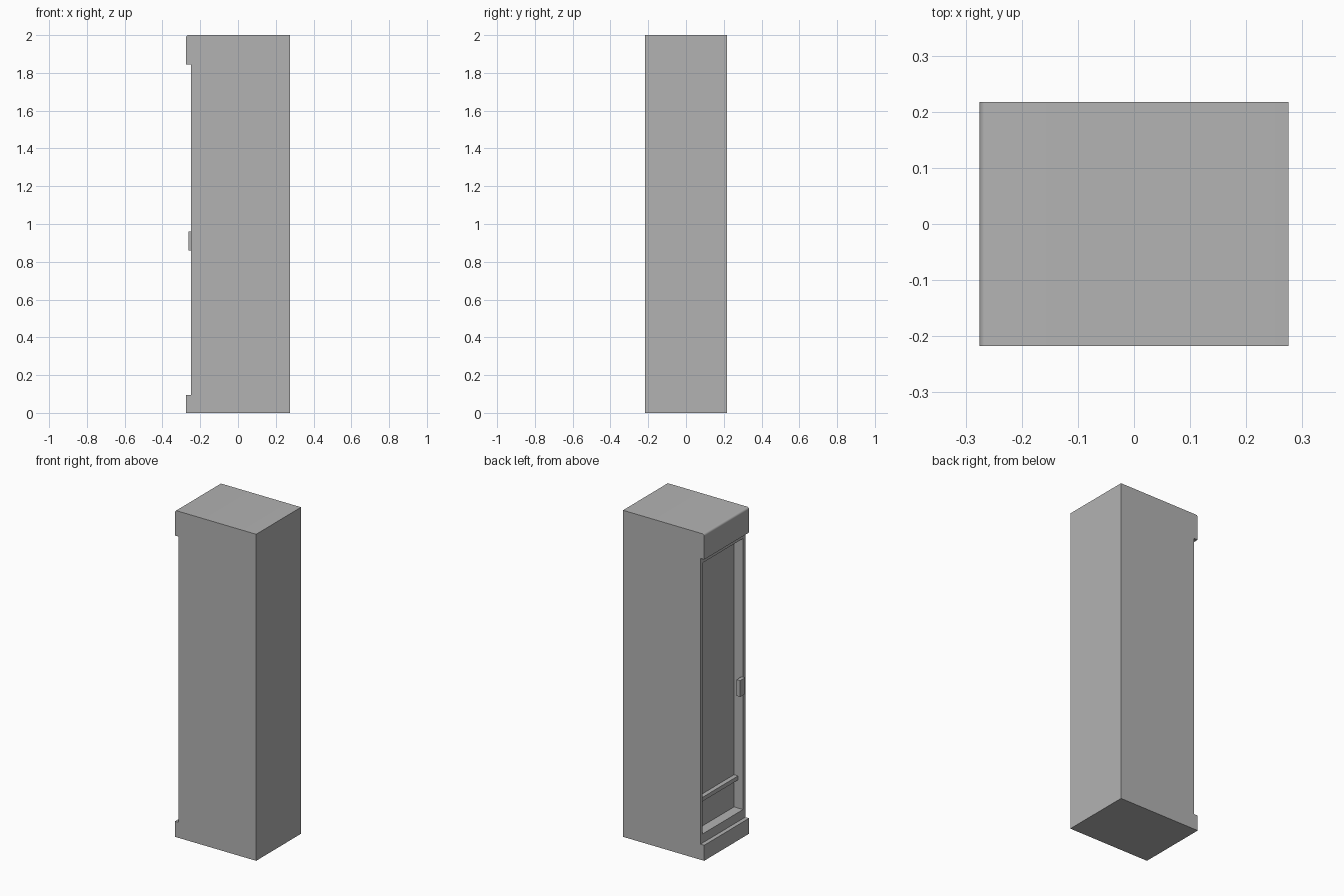
import bpy, bmesh, math
from mathutils import Vector

cube = bpy.data.objects.get("Cube")
if cube:
    bpy.data.objects.remove(cube, do_unlink=True)

# One plain grey for everything
grey = bpy.data.materials.new("plain_grey")
grey.use_nodes = True
colour = (0.45, 0.45, 0.45, 1)
grey.diffuse_color = colour
grey.node_tree.nodes["Principled BSDF"].inputs["Base Color"].default_value = colour

HALF_X, HALF_Y, HEIGHT = 0.275, 0.217, 2.0
DOOR_X, BACK_X = -0.25, -0.189        # door face and recess back
JAMB = 0.022                          # door frame width
SILL, LINTEL = 0.15, 1.81             # recess bottom and top
PLINTH, HEADER = 0.095, 1.845         # plinth top and header underside


def add_object(name, bm):
    bmesh.ops.recalc_face_normals(bm, faces=bm.faces)
    mesh = bpy.data.meshes.new(name)
    bm.to_mesh(mesh)
    bm.free()
    mesh.materials.append(grey)
    obj = bpy.data.objects.new(name, mesh)
    bpy.context.collection.objects.link(obj)
    return obj


def add_box(name, low, high):
    bm = bmesh.new()
    bmesh.ops.create_cube(bm, size=1)
    low, high = Vector(low), Vector(high)
    for v in bm.verts:
        v.co = (low + high) / 2 + v.co * (high - low)
    return add_object(name, bm)


# Cabinet: side profile with overhanging header and plinth, extruded across y
radius = 0.012
profile = [(HALF_X, 0), (HALF_X, HEIGHT)]
for i in range(6):
    a = math.radians(90 + 18 * i)
    profile.append((-HALF_X + radius + radius * math.cos(a),
                    HEIGHT - radius + radius * math.sin(a)))
profile += [(-HALF_X, HEADER), (DOOR_X, HEADER), (DOOR_X, PLINTH),
            (-HALF_X, PLINTH), (-HALF_X, 0)]

bm = bmesh.new()
side = bm.faces.new([bm.verts.new((x, -HALF_Y, z)) for x, z in profile])
extruded = bmesh.ops.extrude_face_region(bm, geom=[side])["geom"]
bmesh.ops.translate(bm, vec=(0, 2 * HALF_Y, 0),
                    verts=[g for g in extruded if isinstance(g, bmesh.types.BMVert)])
bmesh.ops.recalc_face_normals(bm, faces=bm.faces)

# Framed recess in the door face
door = next(f for f in bm.faces if all(abs(v.co.x - DOOR_X) < 1e-4 for v in f.verts))
bmesh.ops.inset_individual(bm, faces=[door], thickness=JAMB, use_even_offset=True)
for v in door.verts:
    v.co.z = LINTEL if v.co.z > 1 else SILL
panel = bmesh.ops.extrude_discrete_faces(bm, faces=[door])["faces"][0]
for v in panel.verts:
    v.co.x = BACK_X
cabinet = add_object("cabinet", bm)

bpy.ops.object.select_all(action="DESELECT")
cabinet.select_set(True)
bpy.context.view_layer.objects.active = cabinet
bpy.ops.object.shade_smooth_by_angle(angle=math.radians(30))

# Rail across the recess and the door handle
inner = HALF_Y - JAMB
add_box("cross_rail", (-0.216, -inner, 0.322), (BACK_X, inner, 0.347))
add_box("handle", (-0.262, -inner - 0.002, 0.86), (-0.238, -0.15, 0.96))
